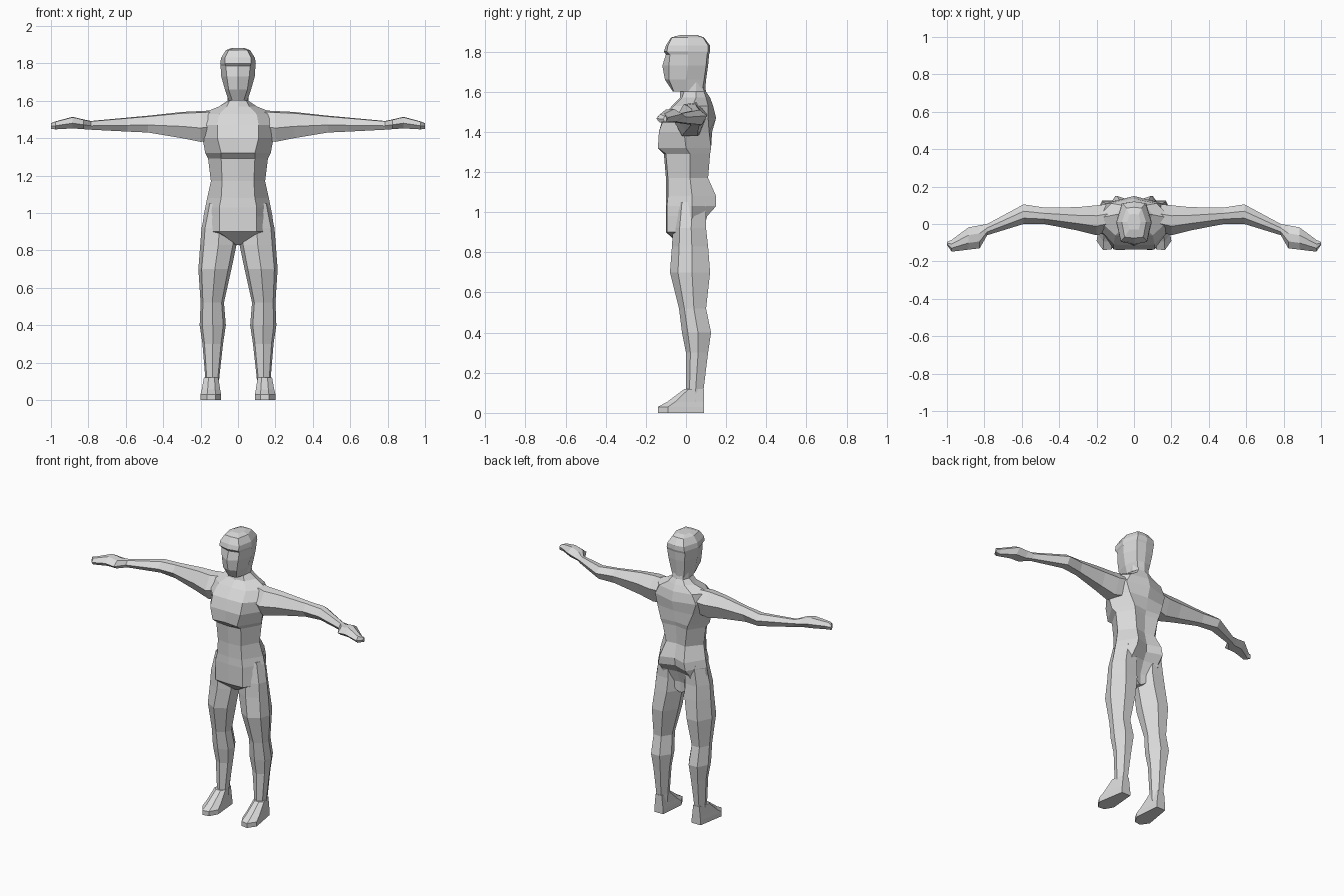
import bpy
import bmesh

skin = bpy.data.materials.new("plain grey")
skin.diffuse_color = (0.7, 0.7, 0.7, 1)


def loft(name, rings, mirror=False):
    """Skin a list of equal-length point rings and cap both ends."""
    bm = bmesh.new()
    loops = [[bm.verts.new(p) for p in ring] for ring in rings]
    n = len(loops[0])
    for a, b in zip(loops, loops[1:]):
        for i in range(n):
            j = (i + 1) % n
            bm.faces.new((a[i], a[j], b[j], b[i]))
    bm.faces.new(loops[0][::-1])
    bm.faces.new(loops[-1])
    bmesh.ops.recalc_face_normals(bm, faces=bm.faces)
    mesh = bpy.data.meshes.new(name)
    bm.to_mesh(mesh)
    bm.free()
    mesh.materials.append(skin)
    obj = bpy.data.objects.new(name, mesh)
    bpy.context.collection.objects.link(obj)
    if mirror:
        obj.modifiers.new("mirror", 'MIRROR').use_mirror_merge = False
    return obj


def body_ring(z, front, fx, fy, sx, sy, bx, by, back):
    """Symmetric eight-point ring: front, front corner, side, back corner, back."""
    half = [(fx, fy), (sx, sy), (bx, by)]
    pts = [(0, front)] + half + [(0, back)] + [(-x, y) for x, y in half[::-1]]
    return [(x, y, z) for x, y in pts]


def box_ring(a0, a1, b0, b1, shape):
    return [(a0 + (a1 - a0) * u, b0 + (b1 - b0) * v) for u, v in shape]


# Torso, from crotch to neck
torso = [
    (0.83, -.02, .01, -.02, .02, .02, .01, .06, .06),
    (0.90, -.10, .10, -.095, .19, .02, .11, .085, .06),
    (0.98, -.10, .10, -.095, .185, .03, .10, .105, .09),
    (1.03, -.10, .10, -.095, .175, .03, .10, .15, .115),
    (1.08, -.10, .09, -.09, .165, .03, .09, .15, .12),
    (1.17, -.10, .085, -.09, .145, .02, .07, .11, .10),
    (1.29, -.11, .09, -.10, .16, .02, .09, .12, .105),
    (1.32, -.13, .09, -.14, .175, .0, .10, .125, .115),
    (1.40, -.135, .11, -.135, .19, -.01, .13, .115, .13),
    (1.47, -.115, .11, -.11, .21, .0, .15, .11, .15),
    (1.53, -.07, .10, -.06, .20, .03, .12, .11, .135),
    (1.57, -.03, .06, -.02, .10, .05, .06, .10, .12),
    (1.60, -.03, .045, -.01, .055, .05, .04, .09, .10),
    (1.66, -.03, .045, -.01, .055, .05, .04, .08, .09),
]
loft("torso", [body_ring(*r) for r in torso])

# Head, with chin, nose, brow ledge and crown
head = [
    (1.60, -.065, .03, -.06, .05, .0, .04, .08, .095),
    (1.66, -.105, .05, -.085, .07, .0, .05, .09, .10),
    (1.73, -.118, .06, -.085, .09, .01, .06, .10, .11),
    (1.785, -.10, .065, -.08, .093, .01, .065, .105, .115),
    (1.80, -.11, .07, -.095, .095, .01, .065, .11, .12),
    (1.83, -.10, .07, -.09, .09, .01, .06, .11, .12),
    (1.87, -.075, .05, -.07, .065, .01, .04, .085, .09),
    (1.882, -.03, .025, -.03, .035, .01, .025, .05, .055),
]
loft("head", [body_ring(*r) for r in head])

# Legs: z, inner x, outer x, front y, back y
leg_shape = [(.5, 0), (.9, .2), (1, .55), (.75, 1), (.3, 1), (0, .55), (.1, .2)]
legs = [
    (1.05, .02, .165, -.05, .10),
    (0.92, .005, .195, -.065, .10),
    (0.83, .008, .202, -.07, .11),
    (0.70, .035, .212, -.08, .12),
    (0.52, .075, .20, -.035, .10),
    (0.40, .065, .205, -.02, .125),
    (0.30, .08, .19, .0, .11),
    (0.12, .10, .175, .0, .088),
    (0.04, .105, .175, .0, .088),
]
loft("legs", [[(x, y, z) for x, y in box_ring(*b, leg_shape)]
              for z, *b in legs], True)

# Feet: a sole outline drawn in towards the ankle
sole = [(.105, .09), (.17, .09), (.20, -.09), (.165, -.14), (.12, -.135), (.09, -.08)]
steps = [(0, 1, 1), (.03, 1, 1), (.055, .8, .9), (.12, .42, .7)]
loft("feet", [[(.14 + (x - .14) * w, .09 + (y - .09) * k, z) for x, y in sole]
              for z, k, w in steps], True)

# Arms and hands: x, front y, back y, bottom z, top z
arm_shape = [(0, .45), (.3, .95), (.65, 1), (1, .6), (.75, 0), (.25, 0)]
arms = [
    (.10, -.03, .11, 1.40, 1.55),
    (.20, -.06, .10, 1.38, 1.545),
    (.30, -.035, .09, 1.40, 1.54),
    (.48, .0, .088, 1.43, 1.52),
    (.59, .0, .105, 1.435, 1.51),
    (.785, -.06, .0, 1.445, 1.492),
    (.825, -.13, -.007, 1.448, 1.50),
    (.885, -.137, -.018, 1.452, 1.514),
    (.975, -.148, -.085, 1.447, 1.49),
    (1.0, -.112, -.096, 1.45, 1.48),
]
loft("arms", [[(x, y, z) for y, z in box_ring(*b, arm_shape)]
              for x, *b in arms], True)
